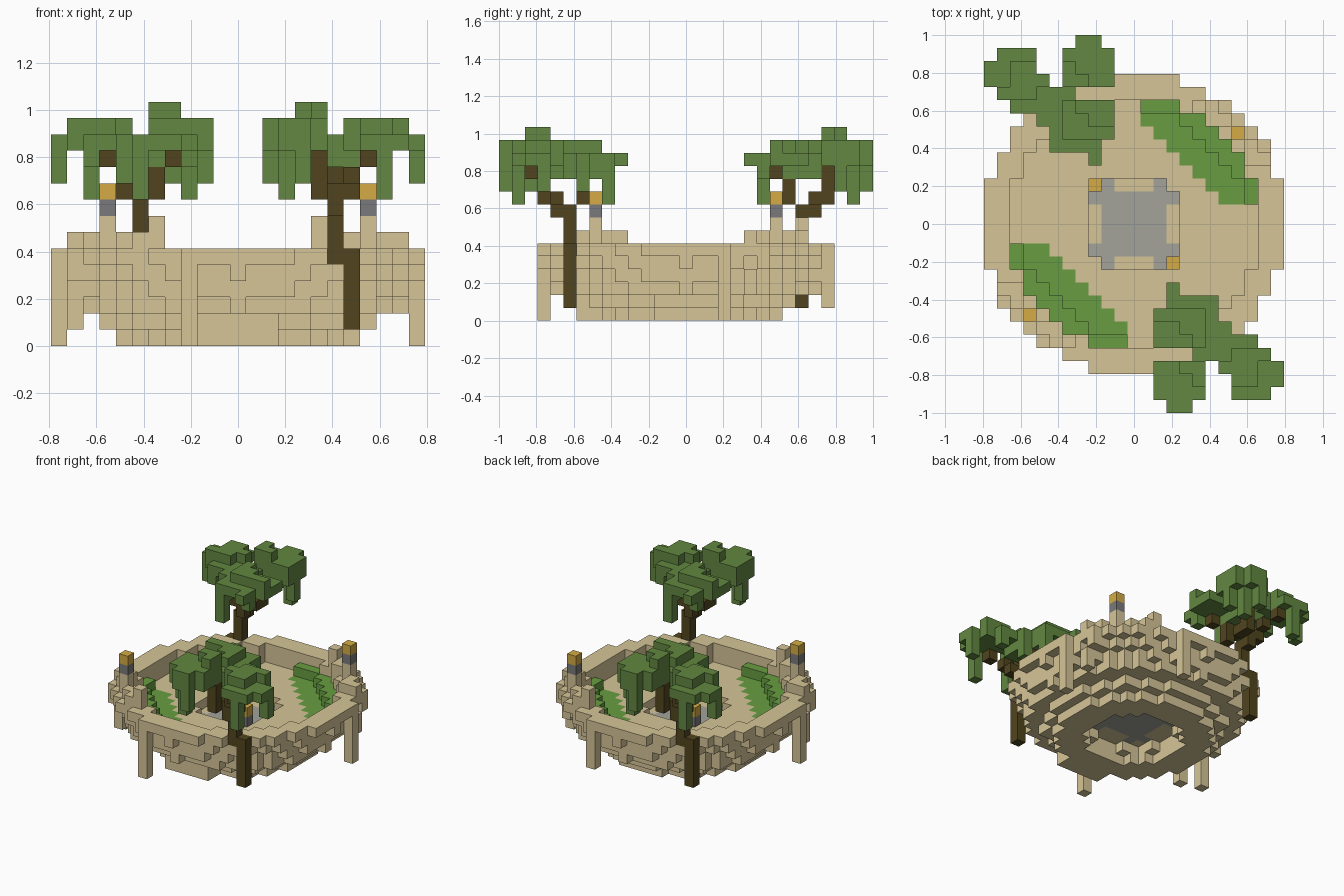
import bpy

cube = bpy.data.objects.get("Cube")
if cube:
    bpy.data.objects.remove(cube, do_unlink=True)

V = 2 / 29  # block size


def material(name, r, g, b):
    mat = bpy.data.materials.new(name)
    mat.use_nodes = True
    mat.diffuse_color = (r, g, b, 1)
    mat.node_tree.nodes["Principled BSDF"].inputs["Base Color"].default_value = (r, g, b, 1)
    return mat


def block(x0, x1, y0, y1, z0, z1):
    """All cells of an inclusive box."""
    return {(x, y, z) for x in range(x0, x1 + 1)
            for y in range(y0, y1 + 1) for z in range(z0, z1 + 1)}


def column(x, y, z0, z1):
    return block(x, x, y, y, z0, z1)


def turned(cells):
    """Half turn about the vertical axis."""
    return {(-x, -y, z) for x, y, z in cells}


def both(cells):
    return cells | turned(cells)


def build(name, cells, mat, solid):
    """Mesh of the exposed block sides only."""
    verts, faces = {}, []
    for c in sorted(cells):
        for axis in range(3):
            for side in (0, 1):
                near = list(c)
                near[axis] += 2 * side - 1
                if tuple(near) in solid:
                    continue
                u, w = (axis + 1) % 3, (axis + 2) % 3
                face = []
                for du, dw in ((0, 0), (1, 0), (1, 1), (0, 1)):
                    p = list(c)
                    p[axis] += side
                    p[u] += du
                    p[w] += dw
                    face.append(verts.setdefault(tuple(p), len(verts)))
                faces.append(face if side else face[::-1])
    mesh = bpy.data.meshes.new(name)
    mesh.from_pydata([((x - .5) * V, (y - .5) * V, z * V) for x, y, z in verts], [], faces)
    mesh.materials.append(mat)
    obj = bpy.data.objects.new(name, mesh)
    bpy.context.collection.objects.link(obj)


FLOOR = 4     # blocks below the courtyard surface
INNER = 92    # squared radius inside the rim wall
SPAN = range(-11, 12)

# Round bowl widening upward, with a raised rim wall
sand = block(-2, 2, -8, -8, 0, 0)
for z, radius in enumerate((7.5, 8.5, 10, 10.5, 11, 11.5)):
    for x in SPAN:
        for y in SPAN:
            d = x * x + y * y
            if d <= radius * radius and (z < FLOOR or d > INNER):
                sand.add((x, y, z))

# Square pool pit above, round recess below
pit = {c for c in block(-3, 3, -3, 3, 3, 3) if abs(c[0]) + abs(c[1]) < 6}
hole = {c for c in block(-4, 4, -4, 4, 0, 1)
        if c[0] ** 2 + c[1] ** 2 <= (20, 18)[c[2]]}
sand -= pit | hole

# Raised stones on the rim around the lamps
stones = column(5, 9, 4, 7) | column(8, 7, 4, 7) | column(10, 6, 4, 5)
for x, y in ((10, 5), (9, 6), (7, 8), (9, 5), (6, 8), (6, 9)):
    stones |= column(x, y, 5, 6)
sand |= both(stones)

# Hanging supports under the rim
sand |= both(column(11, 3, 0, 4)) | column(-3, -11, 0, 4) | column(3, 11, 1, 4)
sand |= column(-10, -5, 1, 3) | column(10, 5, 2, 3)

# Pool surface: five by five blocks with small horns at the corners
pool = {c for c in block(-3, 3, -3, 3, 2, 2)
        if max(abs(c[0]), abs(c[1])) < 3 or abs(c[0]) + abs(c[1]) == 5}

# Two terraced grass banks against the rim
grass = set()
for x, y, z in block(1, 9, 2, 9, 3, 4):
    upper = x + y >= 12 or max(x, y) == 9
    if x * x + y * y <= INNER and x + y >= 9 and (z == 3 or upper):
        grass.add((x, y, z))
grass = both(grass)

# Lamps on the rim and at two pool corners
lamp_post = both(column(8, 7, 8, 8) | column(3, -3, 4, 4))
lamp_light = both(column(8, 7, 9, 9) | column(3, -3, 5, 5))

# Crooked palm trunk with three branches
trunk = column(7, -9, 1, 5) | column(6, -9, 5, 8) | column(6, -10, 8, 9)
trunk |= column(5, -10, 9, 9) | column(5, -11, 9, 11)
trunk |= column(7, -10, 9, 9) | column(7, -11, 10, 10) | column(8, -12, 11, 11)
trunk |= column(5, -8, 9, 10) | column(6, -8, 10, 10) | column(4, -7, 11, 11)

# Crown over the outer branch
outer = block(2, 5, -13, -11, 12, 13) | block(3, 4, -14, -14, 12, 13)
outer |= block(4, 5, -11, -11, 14, 14) | column(5, -12, 14, 14) | column(5, -10, 12, 12)
outer |= column(2, -12, 10, 11) | column(4, -14, 10, 11) | column(3, -13, 9, 11)
# Crown over the side branch
side = block(8, 10, -13, -10, 12, 12) | block(8, 9, -12, -10, 13, 13)
side |= block(11, 11, -12, -11, 12, 12) | block(6, 9, -10, -9, 12, 12)
side |= column(7, -11, 12, 13) | column(10, -10, 13, 13) | column(11, -11, 10, 11)
side |= column(9, -13, 9, 11) | column(9, -9, 11, 11)
# Crown over the inner branch
inner = block(2, 6, -9, -7, 12, 12) | block(3, 6, -6, -6, 12, 12)
inner |= block(2, 5, -7, -7, 13, 13) | block(4, 5, -8, -8, 13, 13)
inner |= column(5, -9, 13, 13) | column(3, -5, 12, 12) | column(3, -6, 11, 11)
inner |= column(6, -6, 9, 11) | column(6, -7, 11, 11) | column(7, -8, 10, 12)
# Low leaves joining the crowns
inner |= block(5, 7, -10, -8, 11, 11)
leaves = (outer | side | inner) - trunk

sand -= pool | grass | both(trunk) | lamp_post | lamp_light

parts = [
    ("sand_island", sand, material("sand", .67, .56, .31)),
    ("pool_surface", pool, material("pool_grey", .37, .37, .33)),
    ("grass_banks", grass, material("grass_green", .137, .335, .053)),
    ("lamp_posts", lamp_post, material("stone_grey", .195, .195, .205)),
    ("lamp_lights", lamp_light, material("lamp_yellow", .66, .41, .06)),
]
bark = material("bark_brown", .083, .059, .013)
leaf = material("leaf_green", .122, .245, .052)
for label, place in (("front", set), ("back", turned)):
    parts.append((label + "_palm_trunk", place(trunk), bark))
    parts.append((label + "_palm_leaves", place(leaves), leaf))

solid = set().union(*(cells for _, cells, _ in parts))
for name, cells, mat in parts:
    build(name, cells, mat, solid)
